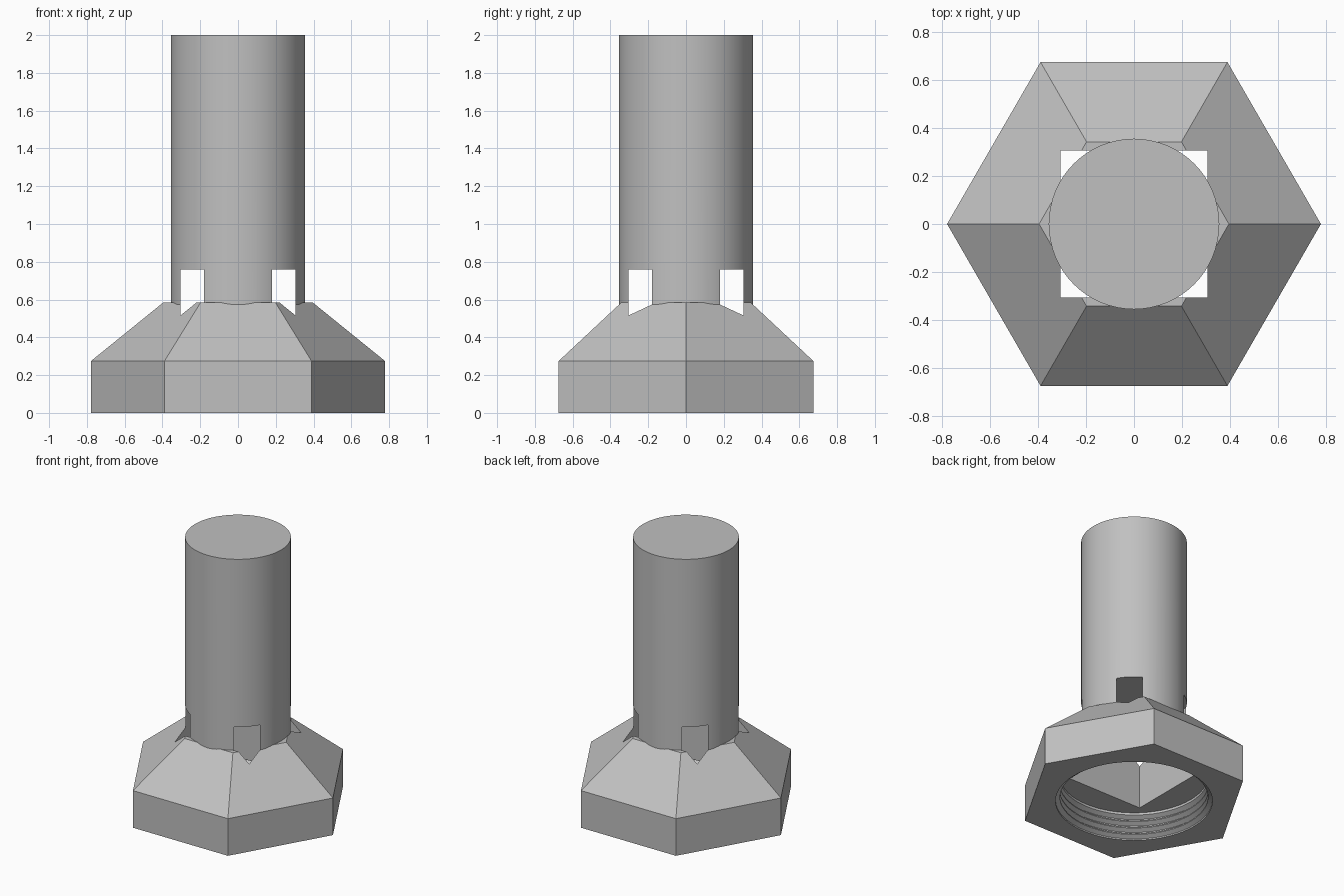
import bpy
import bmesh
from math import cos, sin, tau, radians

cube = bpy.data.objects.get("Cube")
if cube:
    bpy.data.objects.remove(cube, do_unlink=True)

steel = bpy.data.materials.new("grey steel")
steel.use_nodes = True
COLOUR = (0.53, 0.53, 0.53, 1)
steel.diffuse_color = COLOUR
steel.node_tree.nodes["Principled BSDF"].inputs["Base Color"].default_value = COLOUR


def lathe(name, profile, sides, turn=0.0):
    """Closed solid from (radius, z) points, listed bottom to top."""
    bm = bmesh.new()
    rings = []
    for r, z in profile:
        rings.append([bm.verts.new((r * cos(turn + tau * i / sides),
                                    r * sin(turn + tau * i / sides), z))
                      for i in range(sides)])
    for low, high in zip(rings, rings[1:]):
        for i in range(sides):
            j = (i + 1) % sides
            bm.faces.new((low[i], low[j], high[j], high[i]))
    bm.faces.new(rings[0][::-1])
    bm.faces.new(rings[-1])
    mesh = bpy.data.meshes.new(name)
    bm.to_mesh(mesh)
    bm.free()
    mesh.materials.append(steel)
    obj = bpy.data.objects.new(name, mesh)
    bpy.context.collection.objects.link(obj)
    return obj


def combine(target, tool, operation):
    """Apply an exact boolean and discard the tool."""
    tool.hide_render = True
    mod = target.modifiers.new(operation, 'BOOLEAN')
    mod.operation = operation
    mod.solver = 'EXACT'
    mod.object = tool
    bpy.context.view_layer.objects.active = target
    bpy.ops.object.modifier_apply(modifier=mod.name)
    bpy.data.objects.remove(tool, do_unlink=True)


# Hexagonal nut with a tapered top
body = lathe("hex_nut_with_shaft", [(0.778, 0), (0.778, 0.275), (0.395, 0.585)], 6)

# Round shaft, solid above the socket
shaft = lathe("shaft", [(0.355, 0.3), (0.355, 2.0)], 64)
combine(body, shaft, 'UNION')

# Square socket whose corners break through the shaft as four windows
half = 0.305
socket = lathe("socket_cutter", [(half * 2 ** 0.5, 0.1), (half * 2 ** 0.5, 0.758)],
               4, radians(45))
combine(body, socket, 'DIFFERENCE')

# Threaded bore in the underside
ceiling, pitch, major, minor = 0.195, 0.05, 0.527, 0.497
thread = [(major, -0.1), (major, 0.01)]
for k in range(3):
    z = 0.01 + k * pitch
    thread += [(minor, z + 0.018), (minor, z + 0.026),
               (major, z + 0.044), (major, z + pitch)]
thread += [(minor, 0.178), (minor, ceiling)]
bore = lathe("bore_cutter", thread, 64)
combine(body, bore, 'DIFFERENCE')

# Smooth the round walls, keep all edges crisp
bpy.ops.object.select_all(action='DESELECT')
body.select_set(True)
bpy.context.view_layer.objects.active = body
bpy.ops.object.shade_smooth_by_angle(angle=radians(20))
